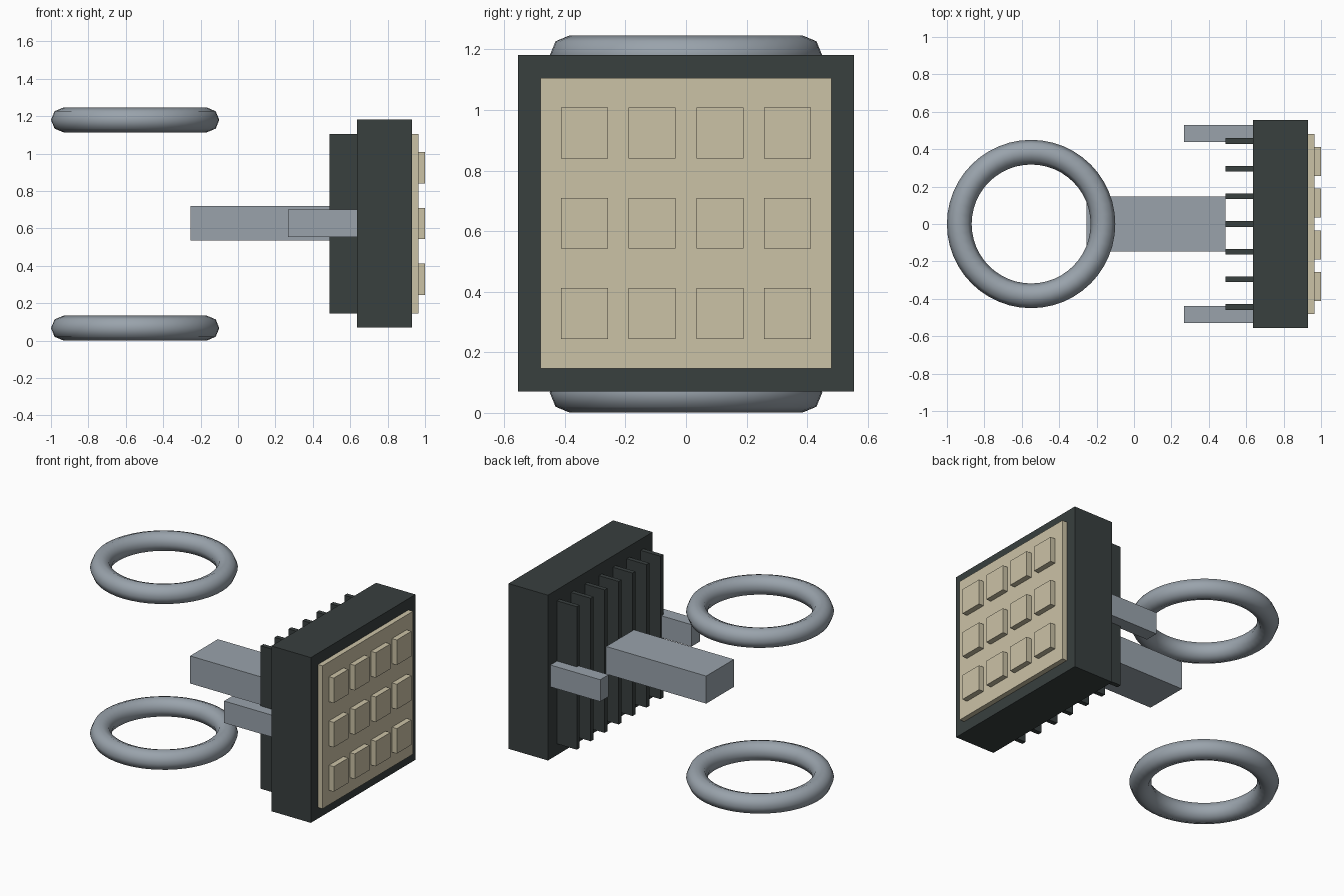
import bpy, math
from mathutils import Matrix
import bmesh

if "Cube" in bpy.data.objects:
    bpy.data.objects.remove(bpy.data.objects["Cube"])


def material(name, rgb):
    m = bpy.data.materials.new(name)
    m.diffuse_color = (*rgb, 1.0)
    m.use_nodes = True
    m.node_tree.nodes["Principled BSDF"].inputs["Base Color"].default_value = m.diffuse_color
    return m


steel = material("steel grey", (0.32, 0.365, 0.41))
dark = material("dark housing", (0.040, 0.050, 0.049))
cream = material("cream panel", (0.60, 0.54, 0.38))


def box(name, x, y, z, mat):
    """Box from (min, max) ranges on each axis."""
    bm = bmesh.new()
    size = [b - a for a, b in (x, y, z)]
    mid = [(a + b) / 2 for a, b in (x, y, z)]
    bmesh.ops.create_cube(bm, size=1, matrix=Matrix.Translation(mid) @ Matrix.Diagonal((*size, 1)))
    me = bpy.data.meshes.new(name)
    bm.to_mesh(me)
    bm.free()
    me.materials.append(mat)
    ob = bpy.data.objects.new(name, me)
    bpy.context.collection.objects.link(ob)
    return ob


def around(c, size):
    return (c - size / 2, c + size / 2)


# Clamp rings
for name, z in (("lower_ring", 0.067), ("upper_ring", 1.18)):
    bpy.ops.mesh.primitive_torus_add(location=(-0.55, 0, z), major_radius=0.384, minor_radius=0.066,
                                     major_segments=48, minor_segments=8)
    ring = bpy.context.object
    ring.name = name
    ring.data.materials.append(steel)
    bpy.ops.object.shade_smooth()

# Housing and front panel
box("housing", (0.637, 0.93), (-0.555, 0.555), (0.071, 1.181), dark)
box("front_panel", (0.93, 0.964), (-0.48, 0.48), (0.146, 1.106), cream)

# Raised panel tiles, four across and three high
for r in range(3):
    for c in range(4):
        box(f"tile_{r}_{c}", (0.962, 1.0), around((c - 1.5) * 0.223, 0.155),
            around(0.626 + (r - 1) * 0.2975, 0.168), cream)

# Cooling fins on the back
for i in range(7):
    box(f"cooling_fin_{i}", (0.49, 0.64), around((i - 3) * 0.148, 0.03), (0.146, 1.106), dark)

# Central mounting arm and side brackets
box("mounting_arm", (-0.253, 0.49), (-0.147, 0.147), (0.535, 0.72), steel)
for side, name in ((-1, "right_bracket"), (1, "left_bracket")):
    box(name, (0.267, 0.64), around(side * 0.484, 0.089), (0.555, 0.702), steel)
